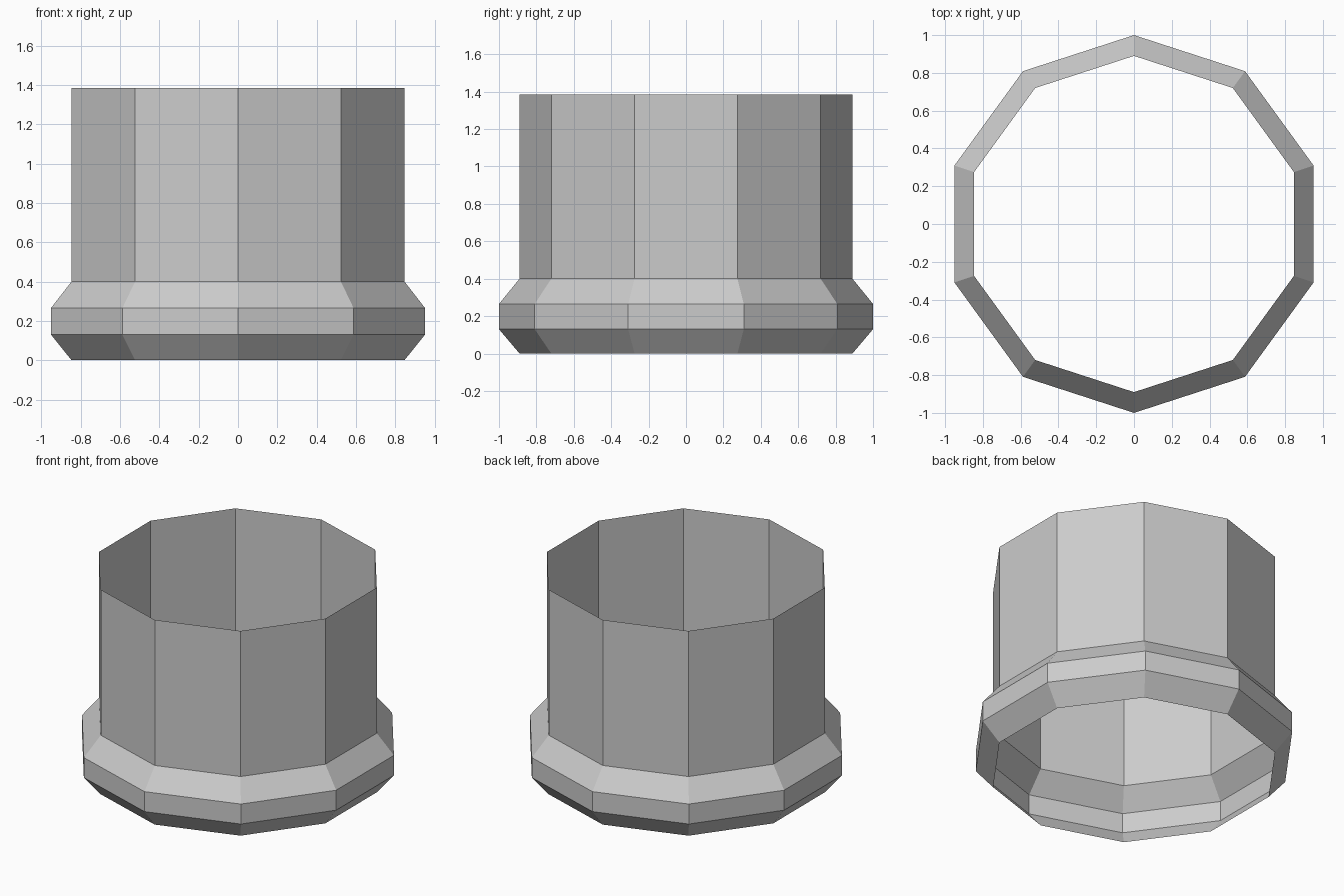
import bpy
import bmesh
from math import cos, sin, tau

cube = bpy.data.objects.get("Cube")
if cube:
    bpy.data.objects.remove(cube, do_unlink=True)

# Plain grey material
grey = bpy.data.materials.new("plain grey")
grey.use_nodes = True
colour = (0.6, 0.6, 0.6, 1)
grey.diffuse_color = colour
grey.node_tree.nodes["Principled BSDF"].inputs["Base Color"].default_value = colour

# Profile of the open tube with its flared collar: (radius, height)
SIDES = 10
TUBE, COLLAR = 0.89, 1.0
profile = [(TUBE, 0), (COLLAR, 0.13), (COLLAR, 0.265), (TUBE, 0.4), (TUBE, 1.385)]


def ring(bm, radius, z):
    """One ten-sided ring with a corner facing the front."""
    angles = [tau * (i / SIDES - 1 / 4) for i in range(SIDES)]
    return [bm.verts.new((radius * cos(a), radius * sin(a), z)) for a in angles]


# Single-walled shell, open at both ends
bm = bmesh.new()
rings = [ring(bm, r, z) for r, z in profile]
for low, high in zip(rings, rings[1:]):
    for i in range(SIDES):
        j = (i + 1) % SIDES
        bm.faces.new((low[i], low[j], high[j], high[i]))

mesh = bpy.data.meshes.new("collared_tube")
bm.to_mesh(mesh)
bm.free()
mesh.materials.append(grey)
bpy.context.collection.objects.link(bpy.data.objects.new("collared_tube", mesh))
